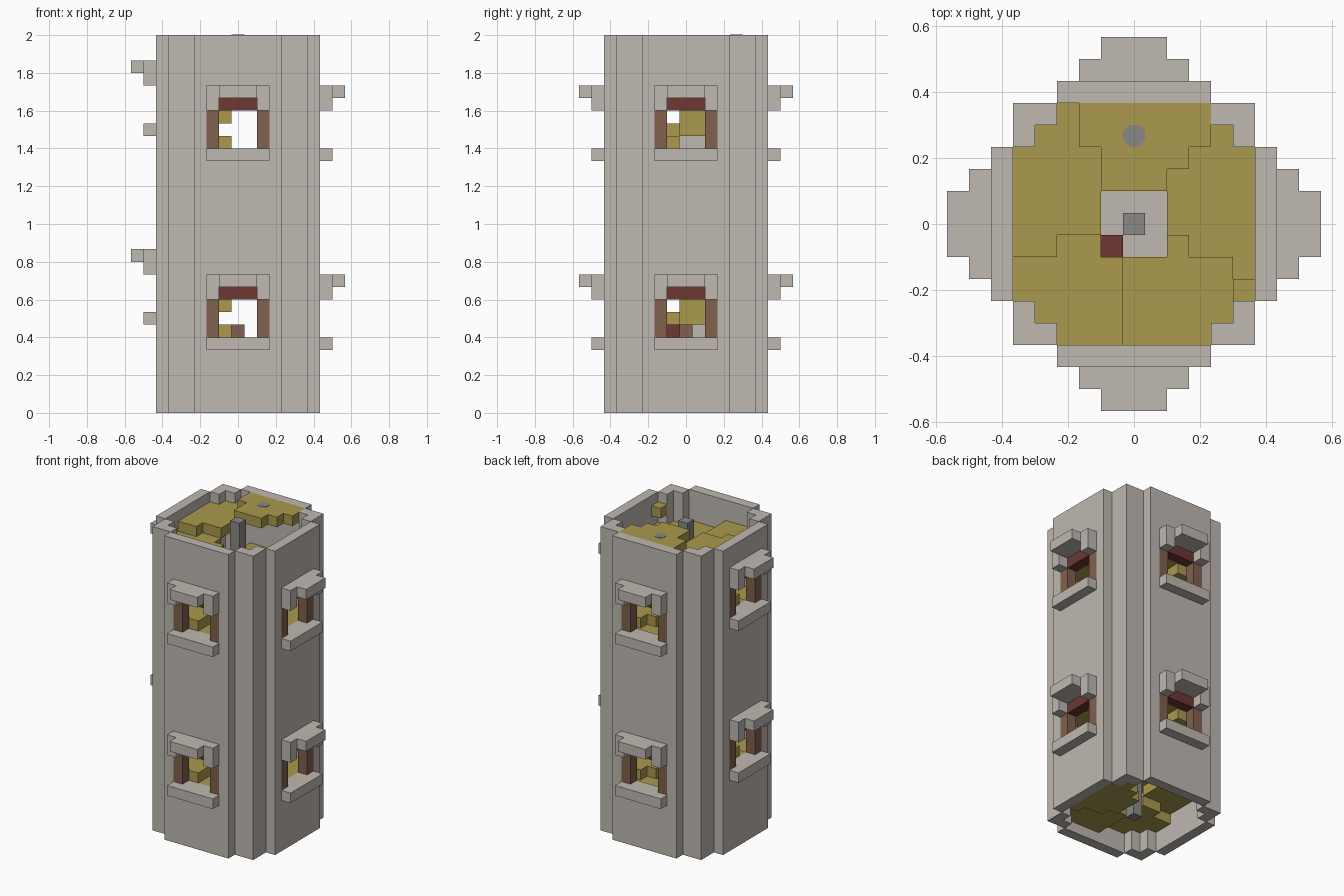
import bpy, bmesh, math
from mathutils import Matrix

if "Cube" in bpy.data.objects:
    bpy.data.objects.remove(bpy.data.objects["Cube"])

U = 1 / 15  # edge of one building block


def material(name, rgb):
    m = bpy.data.materials.new(name)
    m.use_nodes = True
    m.diffuse_color = (*rgb, 1)
    bsdf = m.node_tree.nodes["Principled BSDF"]
    bsdf.inputs["Base Color"].default_value = (*rgb, 1)
    bsdf.inputs["Roughness"].default_value = 0.9
    return m


STONE = material("stone", (0.52, 0.48, 0.44))
STRAW = material("straw yellow", (0.40, 0.32, 0.075))
BROWN = material("wood brown", (0.22, 0.12, 0.075))
RED = material("brick red", (0.15, 0.038, 0.033))
GREY = material("iron grey", (0.25, 0.25, 0.24))


def finish(bm, name, mat, turn=0):
    bmesh.ops.transform(bm, verts=bm.verts,
                        matrix=Matrix.Rotation(turn, 4, 'Z') @ Matrix.Scale(U, 4))
    bmesh.ops.recalc_face_normals(bm, faces=bm.faces)
    me = bpy.data.meshes.new(name)
    bm.to_mesh(me)
    bm.free()
    me.materials.append(mat)
    ob = bpy.data.objects.new(name, me)
    bpy.context.collection.objects.link(ob)
    return ob


def add_box(bm, x, y, z):
    """Box between (low, high) pairs, in blocks."""
    verts = bmesh.ops.create_cube(bm, size=1)["verts"]
    for v in verts:
        v.co = [(a + b) / 2 + c * (b - a) for (a, b), c in zip((x, y, z), v.co)]


def boxes(name, mat, parts, turn=0):
    bm = bmesh.new()
    for p in parts:
        add_box(bm, *p)
    return finish(bm, name, mat, turn)


def prism(name, mat, cells, z0, z1):
    """Extrude a set of grid cells from z0 to z1."""
    bm = bmesh.new()
    for i, j in cells:
        bm.faces.new([bm.verts.new((i + a, j + b, z0)) for a, b in
                      ((-.5, -.5), (.5, -.5), (.5, .5), (-.5, .5))])
    bmesh.ops.remove_doubles(bm, verts=bm.verts, dist=0.01)
    ext = bmesh.ops.extrude_face_region(bm, geom=bm.faces[:], use_keep_orig=True)
    for v in ext["geom"]:
        if isinstance(v, bmesh.types.BMVert):
            v.co.z = z1
    bmesh.ops.dissolve_limit(bm, angle_limit=0.01, verts=bm.verts, edges=bm.edges)
    return finish(bm, name, mat)


# Corner piers
for sx in (-1, 1):
    for sy in (-1, 1):
        prism("corner_pier", STONE,
              [(5 * sx, 5 * sy), (5 * sx, 4 * sy), (4 * sx, 5 * sy)], 0, 30)

# Four walls with two windows each; the wall on -x has raised windows
WALL = (-6.5, -5.5)
OUT = (-7.5, -6.5)
for side, label in enumerate(("front", "left", "back", "right")):
    turn = side * math.pi / 2
    lift = 2 if label == "right" else 0
    wall, base = [], 0
    for storey in (0, 15):
        s = 6 + lift + storey
        wall.append(((-3.5, 3.5), WALL, (base, s)))
        for a, b in ((-3.5, -2.5), (2.5, 3.5)):
            wall.append(((a, b), WALL, (s, s + 3)))
        for a, b in ((-3.5, -1.5), (1.5, 3.5)):
            wall.append(((a, b), WALL, (s + 3, s + 4)))
        base = s + 4
        boxes(label + "_window_sill", STONE, [((-2.5, 2.5), OUT, (s - 1, s))], turn)
        boxes(label + "_window_hood", STONE,
              [((-2.5, -1.5), OUT, (s + 3, s + 5)),
               ((1.5, 2.5), OUT, (s + 3, s + 5)),
               ((-1.5, 1.5), (-8.5, -6.5), (s + 4, s + 5))], turn)
        boxes(label + "_window_posts", BROWN,
              [((-2.5, -1.5), WALL, (s, s + 3)), ((1.5, 2.5), WALL, (s, s + 3))], turn)
        boxes(label + "_window_lintel", RED, [((-1.5, 1.5), WALL, (s + 3, s + 4))], turn)
    wall.append(((-3.5, 3.5), WALL, (base, 30)))
    boxes(label + "_wall", STONE, wall, turn)


# Winding stair: each tread is a wedge of cells between two angles
def inside(i, j):
    lo, hi = sorted((abs(i), abs(j)))
    return 1 < hi <= 5 and (lo <= 3 or hi == 4)


def wedge(start, end):
    return [(i, j) for i in range(-5, 6) for j in range(-5, 6)
            if inside(i, j)
            and (math.degrees(math.atan2(j, i)) - start) % 360 < end - start]


TREADS = {"C": (-24, 48), "D": (264, 336), "E": (195, 268), "A": (120, 195),
          "B": (48, 120), "W": (270, 408), "X": (100, 181)}
for storey in (0, 15):
    for step, key in enumerate("CDEABWEAXBCDEAB"):
        z = storey + step
        prism("stair_tread", STRAW, wedge(*TREADS[key]), z, z + 1)
prism("loose_stair_block", STRAW, [(5, -3)], 28, 29)

# Centre of the stair well
boxes("centre_pole", GREY, [((-.5, .5), (-.5, .5), z)
                            for z in ((0, 5), (9, 21), (24, 30))])
boxes("well_platform", STONE, [((-1.5, 1.5), (-1.5, 1.5), (5, 6))])
boxes("platform_brick", RED, [((-1.5, -.5), (-1.5, -.5), (6, 7))])
boxes("platform_block", BROWN, [((-.5, .5), (-.5, .5), (6, 7))])

# Round stud on the top landing
stud = bmesh.new()
bmesh.ops.create_cone(stud, cap_ends=True, segments=8, radius1=.54, radius2=.54,
                      depth=.1, matrix=Matrix.Translation((0, 4, 29.98))
                      @ Matrix.Rotation(math.pi / 8, 4, 'Z'))
finish(stud, "landing_stud", GREY)
